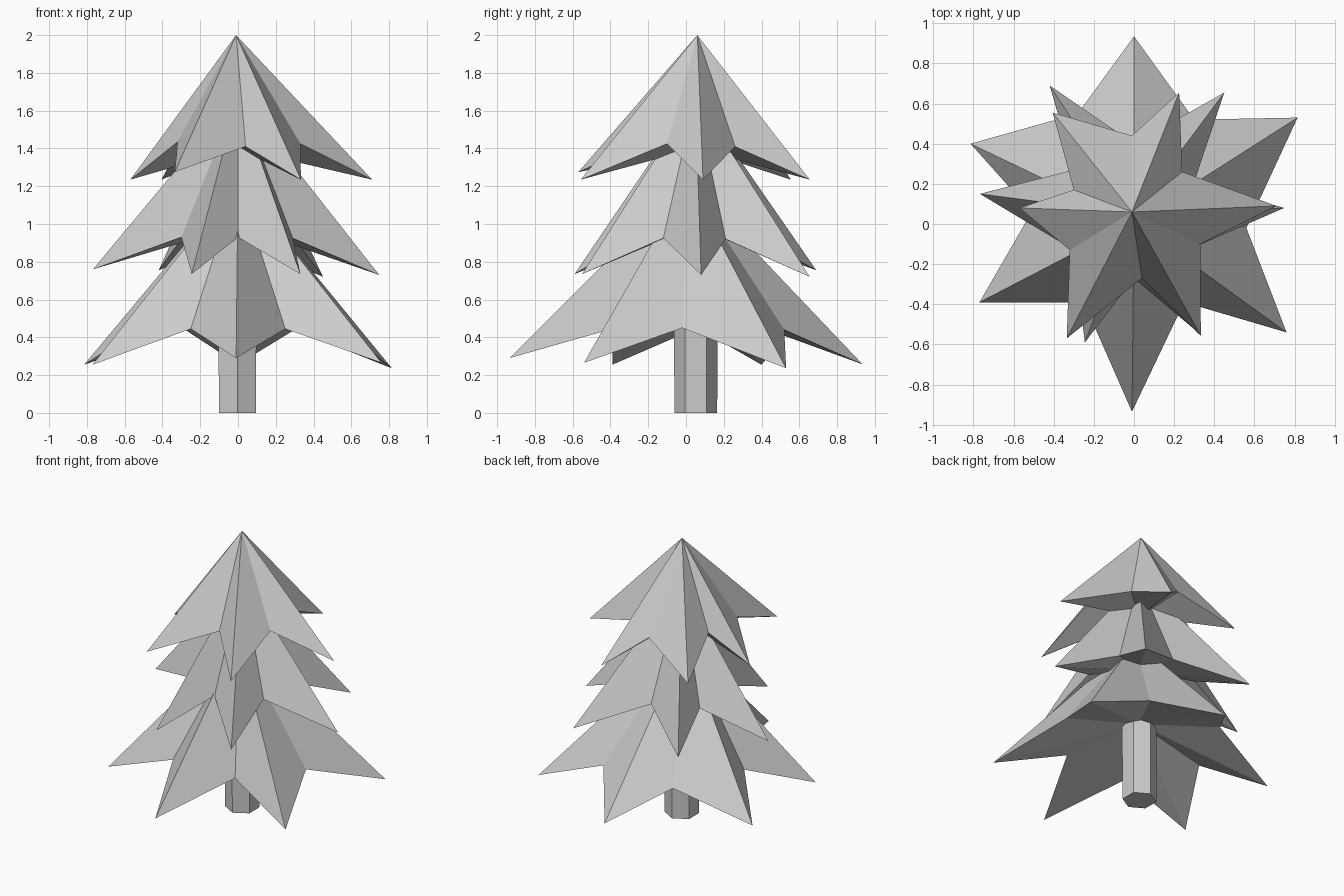
import bpy
import bmesh
from mathutils import Vector

default_cube = bpy.data.objects.get("Cube")
if default_cube:
    bpy.data.objects.remove(default_cube, do_unlink=True)

# One plain grey for the whole tree
grey = bpy.data.materials.new("plain_grey")
grey.use_nodes = True
colour = (0.6, 0.6, 0.6, 1)
grey.diffuse_color = colour
grey.node_tree.nodes["Principled BSDF"].inputs["Base Color"].default_value = colour


def finish(bm, name):
    """Turn a bmesh into a flat shaded, grey object."""
    bmesh.ops.recalc_face_normals(bm, faces=bm.faces[:])
    mesh = bpy.data.meshes.new(name)
    bm.to_mesh(mesh)
    bm.free()
    mesh.materials.append(grey)
    obj = bpy.data.objects.new(name, mesh)
    bpy.context.collection.objects.link(obj)
    return obj


def star_tier(name, apex, base, tips, notches):
    """Star-shaped cone with a hollowed underside and drooping tips."""
    bm = bmesh.new()
    rim = []
    for tip, notch in zip(tips, notches):
        rim.append(bm.verts.new(tip))
        rim.append(bm.verts.new(notch))
    top = bm.verts.new(apex)
    under = bm.verts.new(base)
    for current, following in zip(rim, rim[1:] + rim[:1]):
        bm.faces.new((current, following, top))
        bm.faces.new((following, current, under))
    return finish(bm, name)


def hexagonal_trunk(name, centre, bottom_radius, top_radius, height):
    """Six-sided post with a corner at the front and back."""
    bm = bmesh.new()
    bmesh.ops.create_cone(bm, cap_ends=True, segments=6, radius1=bottom_radius,
                          radius2=top_radius, depth=height)
    bmesh.ops.translate(bm, verts=bm.verts[:],
                        vec=Vector(centre) + Vector((0, 0, height / 2)))
    return finish(bm, name)


# Trunk
hexagonal_trunk("trunk", (-0.003, 0.052, 0), 0.113, 0.117, 0.66)

# Bottom branches
star_tier(
    "bottom_branches", apex=(0, 0.01, 1.23), base=(0, 0.05, 0.58),
    tips=[(0.815, 0.53, 0.236), (0, 0.935, 0.257), (-0.815, 0.4, 0.255),
          (-0.77, -0.39, 0.255), (-0.01, -0.935, 0.29), (0.76, -0.54, 0.265)],
    notches=[(0.3, 0.52, 0.44), (-0.28, 0.55, 0.44), (-0.51, 0.06, 0.45),
             (-0.25, -0.39, 0.445), (0.25, -0.39, 0.445), (0.56, -0.02, 0.45)])

# Middle branches
star_tier(
    "middle_branches", apex=(0, 0.05, 1.68), base=(0, 0.05, 0.99),
    tips=[(0.748, 0.08, 0.73), (0.45, 0.655, 0.72), (-0.42, 0.69, 0.755),
          (-0.768, 0.15, 0.76), (-0.245, -0.59, 0.735), (0.33, -0.55, 0.735)],
    notches=[(0.3, 0.21, 0.92), (0, 0.4, 0.92), (-0.3, 0.27, 0.92),
             (-0.3, -0.13, 0.93), (0, -0.27, 0.93), (0.29, -0.12, 0.925)])

# Top branches
star_tier(
    "top_branches", apex=(-0.01, 0.06, 2), base=(0, 0.05, 1.4),
    tips=[(0.71, 0.09, 1.235), (0.225, 0.655, 1.235), (-0.405, 0.555, 1.235),
          (-0.57, 0.08, 1.235), (-0.335, -0.57, 1.275), (0.333, -0.557, 1.235)],
    notches=[(0.24, 0.26, 1.41), (-0.01, 0.44, 1.42), (-0.3, 0.17, 1.43),
             (-0.32, -0.13, 1.435), (0.04, -0.27, 1.41), (0.33, -0.1, 1.425)])
